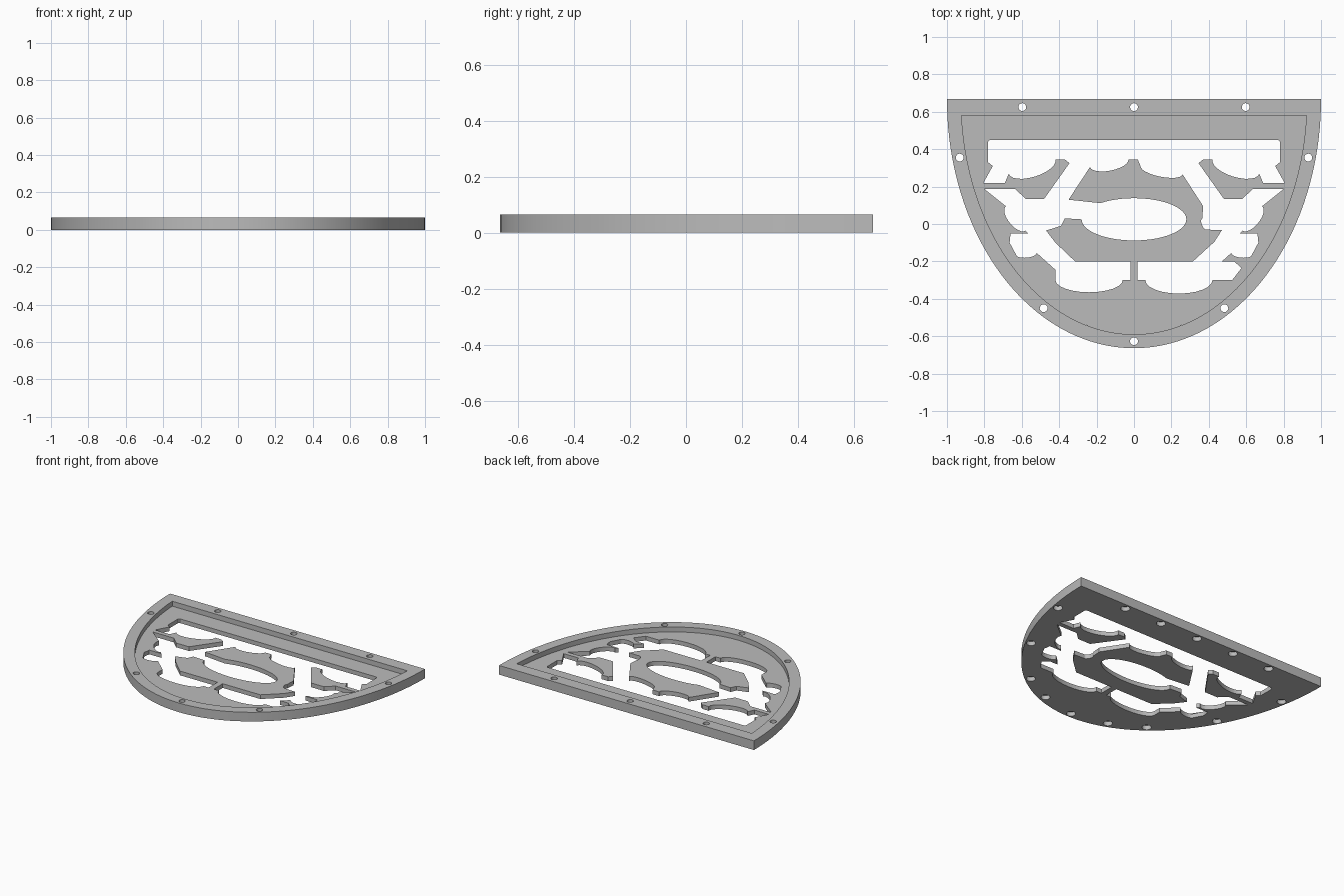
import bpy
from math import sin, cos, pi, radians, sqrt, asin

old = bpy.data.objects.get("Cube")
if old:
    bpy.data.objects.remove(old, do_unlink=True)

HEIGHT, FLOOR, TOP = 0.065, 0.03, 0.667

grey = bpy.data.materials.new("light_grey")
grey.use_nodes = True
colour = (0.5, 0.5, 0.5, 1)
grey.diffuse_color = colour
grey.node_tree.nodes["Principled BSDF"].inputs["Base Color"].default_value = colour


def oval(cx, cy, rx, ry, start=0, end=360, n=48):
    """Points along an ellipse between two angles in degrees."""
    angles = [radians(start + (end - start) * i / n) for i in range(n + 1)]
    return [(cx + rx * cos(a), cy + ry * sin(a)) for a in angles]


def circle(x, y, r):
    return oval(x, y, r, r, n=20)[:-1]


def trace(path, n=12):
    """A third number bows the segment to the next point to its left."""
    out = []
    for i, p in enumerate(path):
        out.append(p[:2])
        if len(p) == 3:
            q = path[(i + 1) % len(path)]
            dx, dy = q[0] - p[0], q[1] - p[1]
            length = sqrt(dx * dx + dy * dy)
            for k in range(1, n):
                a = pi * k / n
                t, b = (1 - cos(a)) / 2, p[2] * sin(a) / length
                out.append((p[0] + dx * t - dy * b, p[1] + dy * t + dx * b))
    return out


def mirror(points):
    return [(-x, y) for x, y in reversed(points)]


def slab(name, loops, z0, z1):
    """Extruded flat shape; inner loops become holes."""
    curve = bpy.data.curves.new(name, "CURVE")
    curve.dimensions = "2D"
    curve.fill_mode = "BOTH"
    curve.extrude = (z1 - z0) / 2
    for loop in loops:
        spline = curve.splines.new("POLY")
        spline.points.add(len(loop) - 1)
        for point, (x, y) in zip(spline.points, loop):
            point.co = (x, y, 0, 1)
        spline.use_cyclic_u = True
    obj = bpy.data.objects.new(name, curve)
    bpy.context.collection.objects.link(obj)
    obj.location.z = (z0 + z1) / 2
    bpy.ops.object.select_all(action="DESELECT")
    obj.select_set(True)
    bpy.context.view_layer.objects.active = obj
    bpy.ops.object.convert(target="MESH")
    obj = bpy.context.object
    obj.data.materials.clear()
    obj.data.materials.append(grey)
    bpy.ops.object.shade_smooth_by_angle(angle=radians(30))
    return obj


def half_oval(rx, ry, y_top):
    """Lower half of an ellipse cut straight across at y_top."""
    a = -asin((TOP - y_top) / ry)
    return oval(0, TOP, rx, ry, 180 - a * 180 / pi, 360 + a * 180 / pi, 80)


outline = half_oval(1, 1.331, TOP)
recess = half_oval(0.924, 1.257, 0.58)

# Screw positions: through holes and blind holes
through = [(0, 0.625), (0, -0.627)]
blind = []
for s in (-1, 1):
    through += [(s * 0.597, 0.625), (s * 0.932, 0.355), (s * 0.483, -0.45)]
    blind += [(s * 0.3, 0.625), (s * 0.775, -0.1), (s * 0.26, -0.57)]

# Window outline: shared side profile, then different lower corners
side = trace([
    (0.77, 0.45), (0.78, 0.44), (0.78, 0.33), (0.755, 0.31), (0.805, 0.22),
    (0.8, 0.187), (0.685, 0.095, 0.04), (0.58, -0.035), (0.565, -0.052),
    (0.66, -0.052), (0.665, -0.1), (0.63, -0.165, 0.02), (0.52, -0.155)])
right_corner = trace([
    (0.47, -0.2), (0.535, -0.2), (0.575, -0.235), (0.525, -0.3),
    (0.42, -0.3, 0.072), (0.06, -0.3)])
left_corner = trace([(-0.06, -0.3, 0.065), (-0.42, -0.3), (-0.42, -0.245)])
# the left corner runs clockwise, so its bow also points outwards
window = side + right_corner + left_corner + mirror(side)

slab("base_plate",
     [outline, window] + [circle(x, y, 0.03) for x, y in through + blind],
     0, FLOOR)
slab("raised_rim",
     [outline, recess] + [circle(x, y, 0.021) for x, y in through],
     FLOOR, HEIGHT)

# Side wings reaching into the window
wing = trace([
    (0.805, 0.22), (0.69, 0.22), (0.67, 0.268, 0.055), (0.42, 0.345),
    (0.37, 0.345), (0.345, 0.325), (0.48, 0.135), (0.58, 0.135),
    (0.635, 0.187), (0.8, 0.187)])
slab("left_wing", [wing], 0, FLOOR)
slab("right_wing", [mirror(wing)], 0, FLOOR)

# Central island with its open oval and supporting bar
island = trace([
    (-0.35, 0.13), (-0.235, 0.305, -0.04), (-0.03, 0.345), (0.02, 0.345),
    (0.035, 0.31, -0.035), (0.26, 0.265), (0.37, 0.095), (0.365, 0.03, -0.015),
    (0.39, -0.03), (0.47, -0.033), (0.43, -0.095), (0.315, -0.2),
    (0.02, -0.2), (0.02, -0.3), (-0.02, -0.3), (-0.02, -0.2),
    (-0.315, -0.2), (-0.42, -0.1), (-0.47, -0.035), (-0.39, -0.01),
    (-0.37, 0.03)])
island += oval(0, 0.025, 0.28, 0.113, 180, 490)
slab("centre_island", [island], 0, FLOOR)
